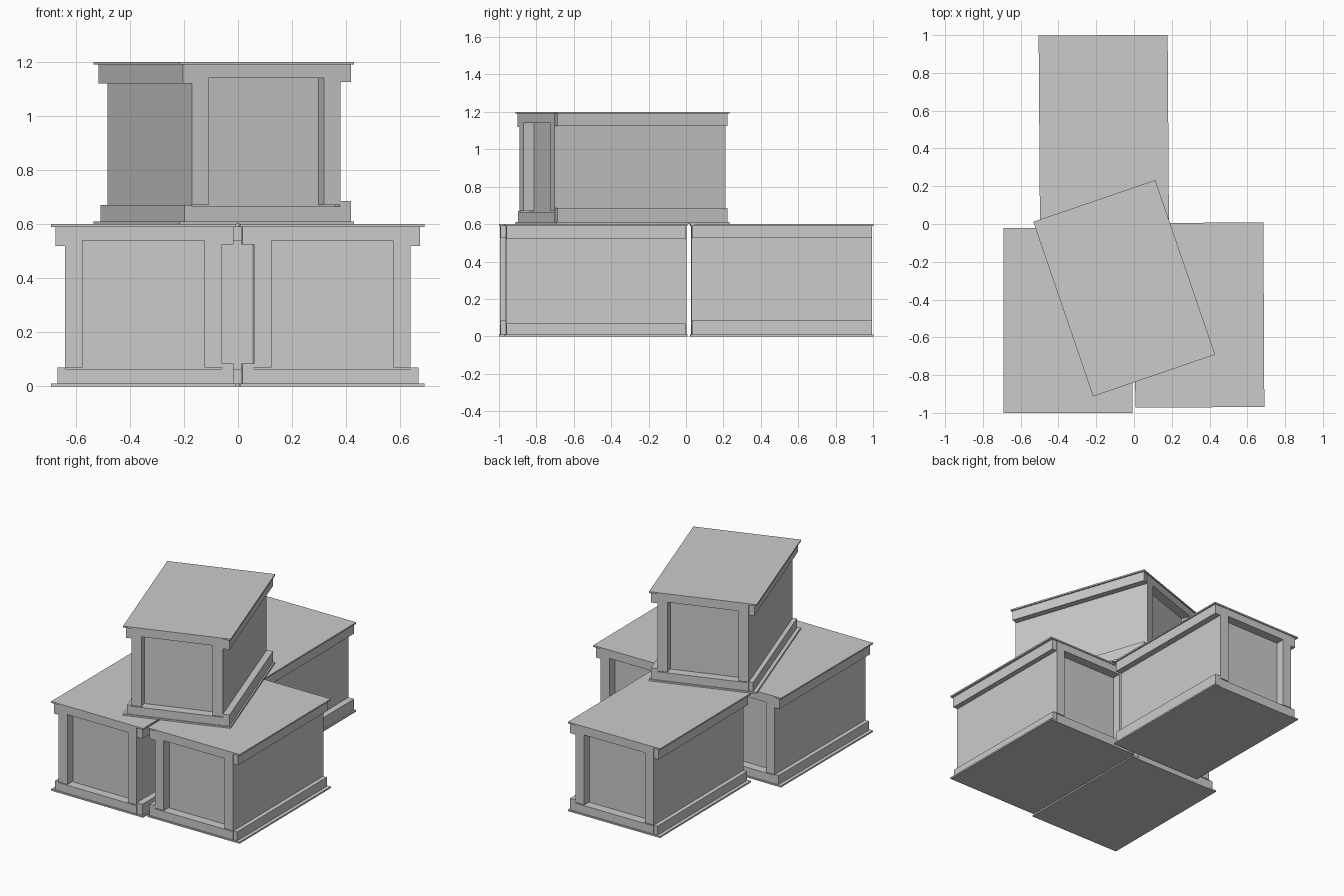
import bpy
from math import radians

cube = bpy.data.objects.get("Cube")
if cube:
    bpy.data.objects.remove(cube, do_unlink=True)

grey = bpy.data.materials.new("plain grey")
grey.use_nodes = True
grey.diffuse_color = (0.6, 0.6, 0.6, 1)
grey.node_tree.nodes["Principled BSDF"].inputs["Base Color"].default_value = (0.6, 0.6, 0.6, 1)

# Crate sizes, measured from its own centre
W, L, H = 0.683, 0.977, 0.6   # top and bottom plates
BW = 0.29                     # half width of the body
END = L / 2 - 0.006           # where the end frames finish
DEPTH = 0.06                  # recess of the end panels


def box(name, parent, x, y, z):
    """Box from three (low, high) ranges in the space of its parent."""
    bpy.ops.mesh.primitive_cube_add(size=1)
    ob = bpy.context.object
    ob.name = name
    ob.scale = [b - a for a, b in (x, y, z)]
    ob.location = [(a + b) / 2 for a, b in (x, y, z)]
    ob.parent = parent
    ob.data.materials.append(grey)


def crate(name, x, y, z, turn):
    root = bpy.data.objects.new(name, None)
    bpy.context.collection.objects.link(root)
    root.location = (x, y, z)
    root.rotation_euler.z = radians(turn)
    wide, long = (-W / 2, W / 2), (-L / 2, L / 2)
    rail_run = (-L / 2 + 0.008, L / 2 - 0.008)
    core = END - DEPTH

    # Body and thin plates
    box(name + "_body", root, (-BW, BW), (-core, core), (0.008, H - 0.008))
    box(name + "_bottom_plate", root, wide, long, (0, 0.01))
    box(name + "_top_plate", root, wide, long, (H - 0.01, H))

    # Side rails, the left ones a little deeper
    box(name + "_left_top_rail", root, (BW, BW + 0.042), rail_run, (0.525, H - 0.01))
    box(name + "_left_bottom_rail", root, (BW, BW + 0.042), rail_run, (0.01, 0.085))
    box(name + "_right_top_rail", root, (-BW - 0.035, -BW), rail_run, (0.52, H - 0.01))
    box(name + "_right_bottom_rail", root, (-BW - 0.028, -BW), rail_run, (0.01, 0.07))

    # Framed ends: sill, header and two posts
    for side, s in (("front", -1), ("back", 1)):
        frame = sorted((s * core, s * END))
        box(f"{name}_{side}_sill", root, (-BW, BW), frame, (0.01, 0.065))
        box(f"{name}_{side}_header", root, (-BW, BW), frame, (0.54, H - 0.01))
        for hand, t in (("right", -1), ("left", 1)):
            post = sorted((t * BW, t * (BW - 0.065)))
            box(f"{name}_{side}_{hand}_post", root, post, frame, (0.07, 0.54))


# Three crates on the ground and one turned on top
crate("right_crate", -0.349, -0.511, 0, 0)
crate("left_crate", 0.346, -0.482, 0, 180.3)
crate("back_crate", -0.16, 0.511, 0, 0.4)
crate("top_crate", -0.052, -0.34, H, 18.9)
